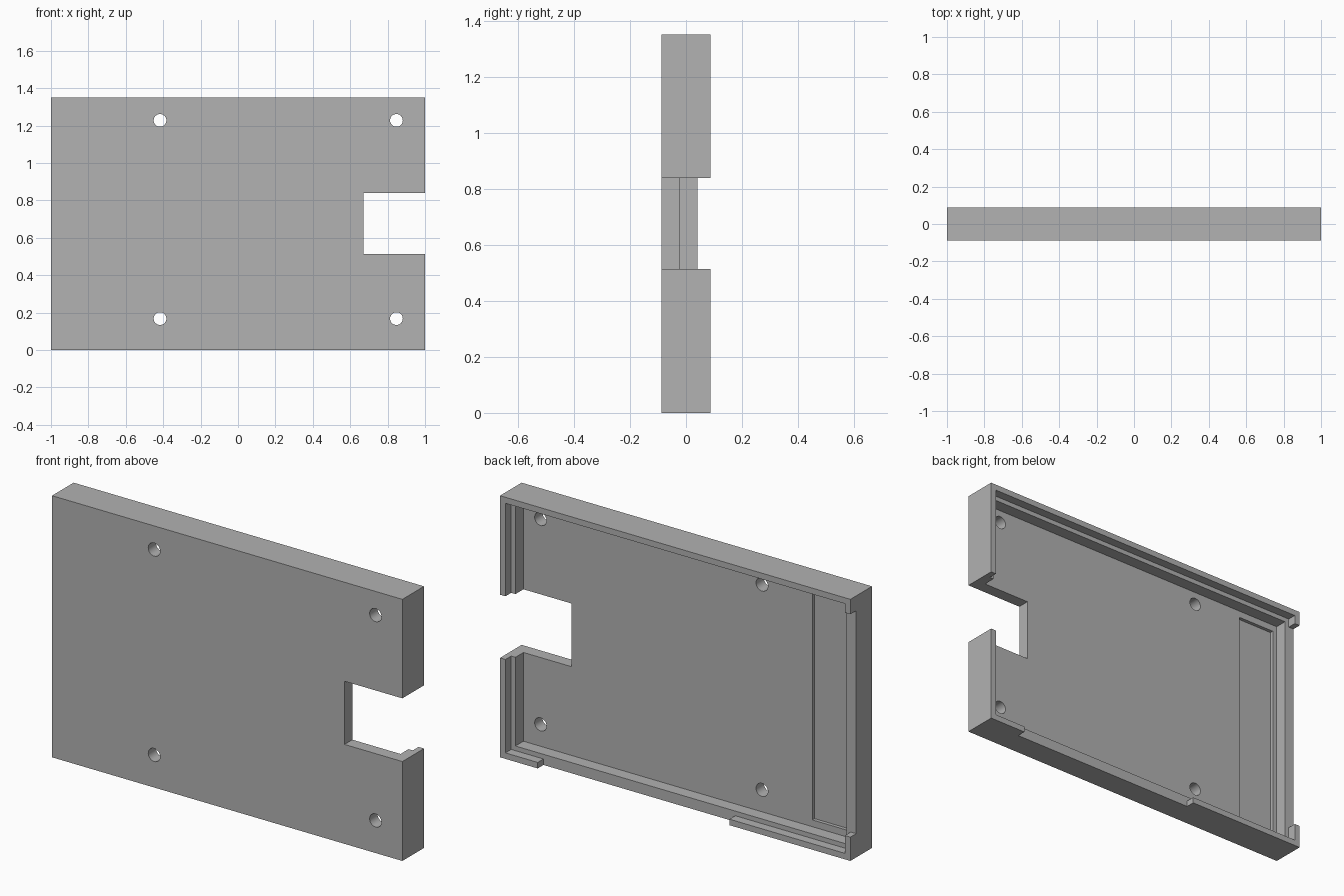
import bpy
import math

if "Cube" in bpy.data.objects:
    bpy.data.objects.remove(bpy.data.objects["Cube"])

# Main dimensions
HEIGHT = 1.35
BACK, FRONT = 0.088, -0.088
LEDGE, FLOOR = 0.041, -0.024
LIP, WALL = 0.031, 0.055
OVER = 0.05  # how far cutters reach past the outside

grey = bpy.data.materials.new("plain grey")
grey.use_nodes = True
colour = (0.445, 0.445, 0.445, 1)
grey.diffuse_color = colour
grey.node_tree.nodes["Principled BSDF"].inputs["Base Color"].default_value = colour


def box(name, x, y, z):
    """Box spanning the given (low, high) ranges."""
    spans = (x, y, z)
    bpy.ops.mesh.primitive_cube_add(size=1, location=[sum(s) / 2 for s in spans])
    ob = bpy.context.object
    ob.name = name
    ob.scale = [s[1] - s[0] for s in spans]
    bpy.ops.object.transform_apply(location=True, rotation=True, scale=True)
    ob.data.materials.append(grey)
    return ob


def carve(target, cutter):
    """Subtract the cutter from the target, then discard the cutter."""
    cutter.hide_render = True
    mod = target.modifiers.new(cutter.name, "BOOLEAN")
    mod.operation = "DIFFERENCE"
    mod.solver = "EXACT"
    mod.object = cutter
    bpy.context.view_layer.objects.active = target
    bpy.ops.object.modifier_apply(modifier=mod.name)
    bpy.data.objects.remove(cutter)


# Solid block that becomes the open-backed tray
tray = box("tray", (-1, 1), (FRONT, BACK), (0, HEIGHT))
out = BACK + OVER

# Main pocket and the wider seat for a cover
for name, rim, depth in (("pocket", WALL, FLOOR), ("cover_seat", LIP, LEDGE)):
    carve(tray, box(name, (rim - 1, 1 - rim), (depth, out), (rim, HEIGHT - rim)))

# Lip gaps along the right side and the bottom
carve(tray, box("side_gap", (-1 - OVER, -0.9), (LEDGE, out), (0.123, HEIGHT - 0.077)))
carve(tray, box("bottom_gap", (-0.31, 0.785), (LEDGE, out), (-OVER, 0.1)))

# Shallow panel recess in the floor
carve(tray, box("panel_recess", (-0.92, -0.705), (FLOOR - 0.018, 0), (0.09, 1.26)))

# Connector notch through the left side
carve(tray, box("notch", (0.67, 1 + OVER), (FRONT - OVER, out), (0.513, 0.839)))

# Four screw holes
for x in (-0.417, 0.847):
    for z in (0.168, 1.228):
        bpy.ops.mesh.primitive_cylinder_add(vertices=32, radius=0.034, depth=0.14,
                                            location=(x, -0.065, z),
                                            rotation=(math.pi / 2, 0, 0))
        hole = bpy.context.object
        hole.name = "screw_hole"
        hole.data.materials.append(grey)
        carve(tray, hole)

# Round the hole walls, keep everything else crisp
bpy.ops.object.select_all(action="DESELECT")
tray.select_set(True)
bpy.context.view_layer.objects.active = tray
bpy.ops.object.shade_smooth_by_angle(angle=math.radians(30))
